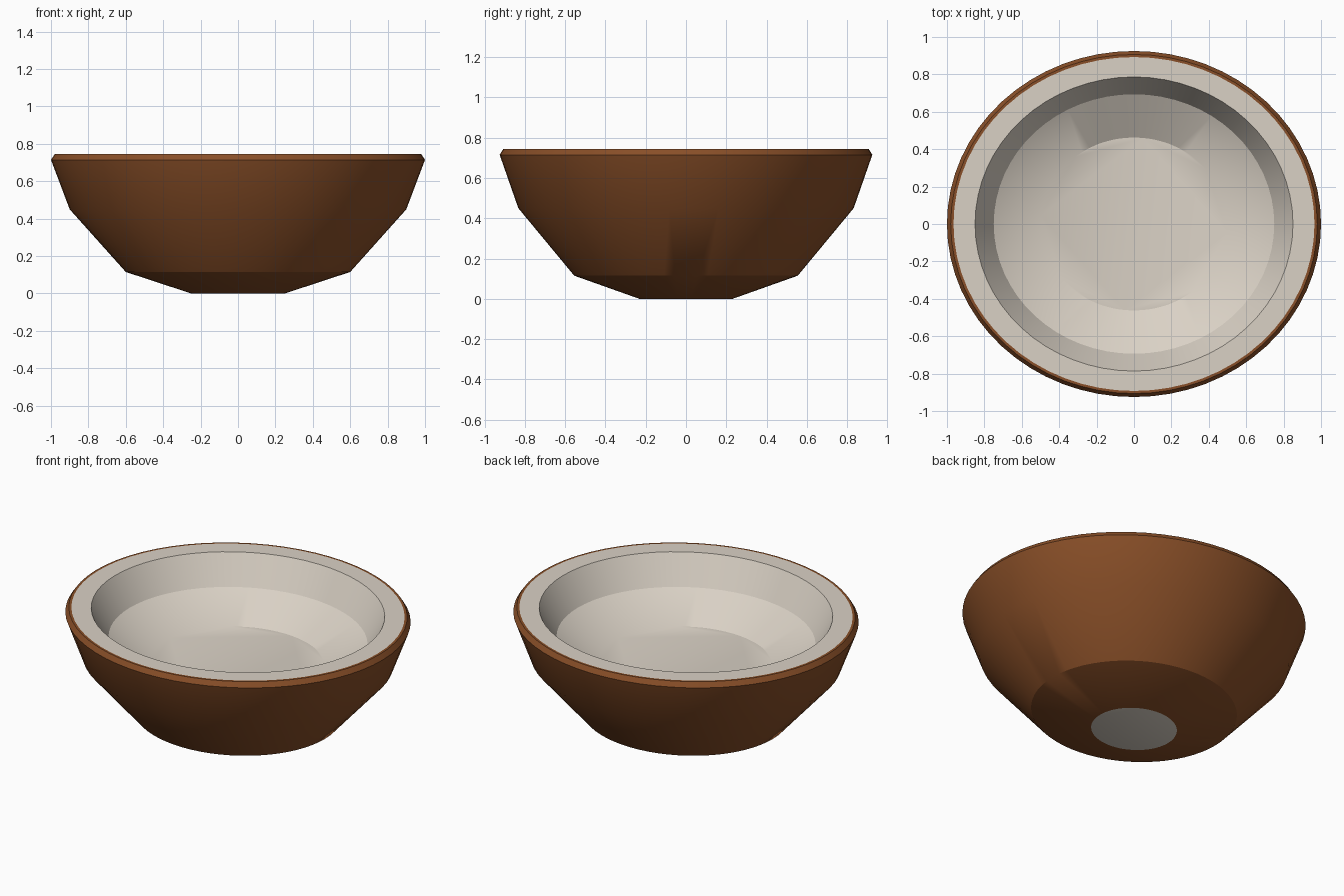
import bpy, bmesh, math

if "Cube" in bpy.data.objects:
    bpy.data.objects.remove(bpy.data.objects["Cube"])

SIDES = 64
Y_SCALE = 0.925

def material(name, rgb):
    m = bpy.data.materials.new(name)
    m.diffuse_color = (*rgb, 1.0)
    m.use_nodes = True
    m.node_tree.nodes["Principled BSDF"].inputs["Base Color"].default_value = m.diffuse_color
    return m

brown = material("brown glaze", (0.25, 0.078, 0.021))
cream = material("cream", (0.70, 0.64, 0.56))

# Closed bowl profile, (radius, z), from under the foot round to the inner floor
profile = [(0.25, 0.0), (0.6, 0.115), (0.9, 0.45), (1.0, 0.715), (0.98, 0.745),
           (0.965, 0.745), (0.85, 0.745), (0.75, 0.57), (0.5, 0.434)]
CREAM_FROM = 5  # first profile band that is cream

bm = bmesh.new()
rings = []
for r, z in profile:
    rings.append([bm.verts.new((r * math.cos(2 * math.pi * i / SIDES),
                                r * Y_SCALE * math.sin(2 * math.pi * i / SIDES), z))
                  for i in range(SIDES)])

# Wall bands
for b in range(len(rings) - 1):
    lo, hi = rings[b], rings[b + 1]
    for i in range(SIDES):
        j = (i + 1) % SIDES
        f = bm.faces.new((lo[i], lo[j], hi[j], hi[i]))
        f.material_index = 1 if b >= CREAM_FROM else 0

# Foot underside and inner floor
bm.faces.new(rings[0][::-1]).material_index = 1
bm.faces.new(rings[-1]).material_index = 1

mesh = bpy.data.meshes.new("bowl")
bm.to_mesh(mesh)
bm.free()
mesh.materials.append(brown)
mesh.materials.append(cream)
bowl = bpy.data.objects.new("bowl", mesh)
bpy.context.collection.objects.link(bowl)
bpy.context.view_layer.objects.active = bowl
bowl.select_set(True)
bpy.ops.object.shade_smooth_by_angle(angle=math.radians(30))
